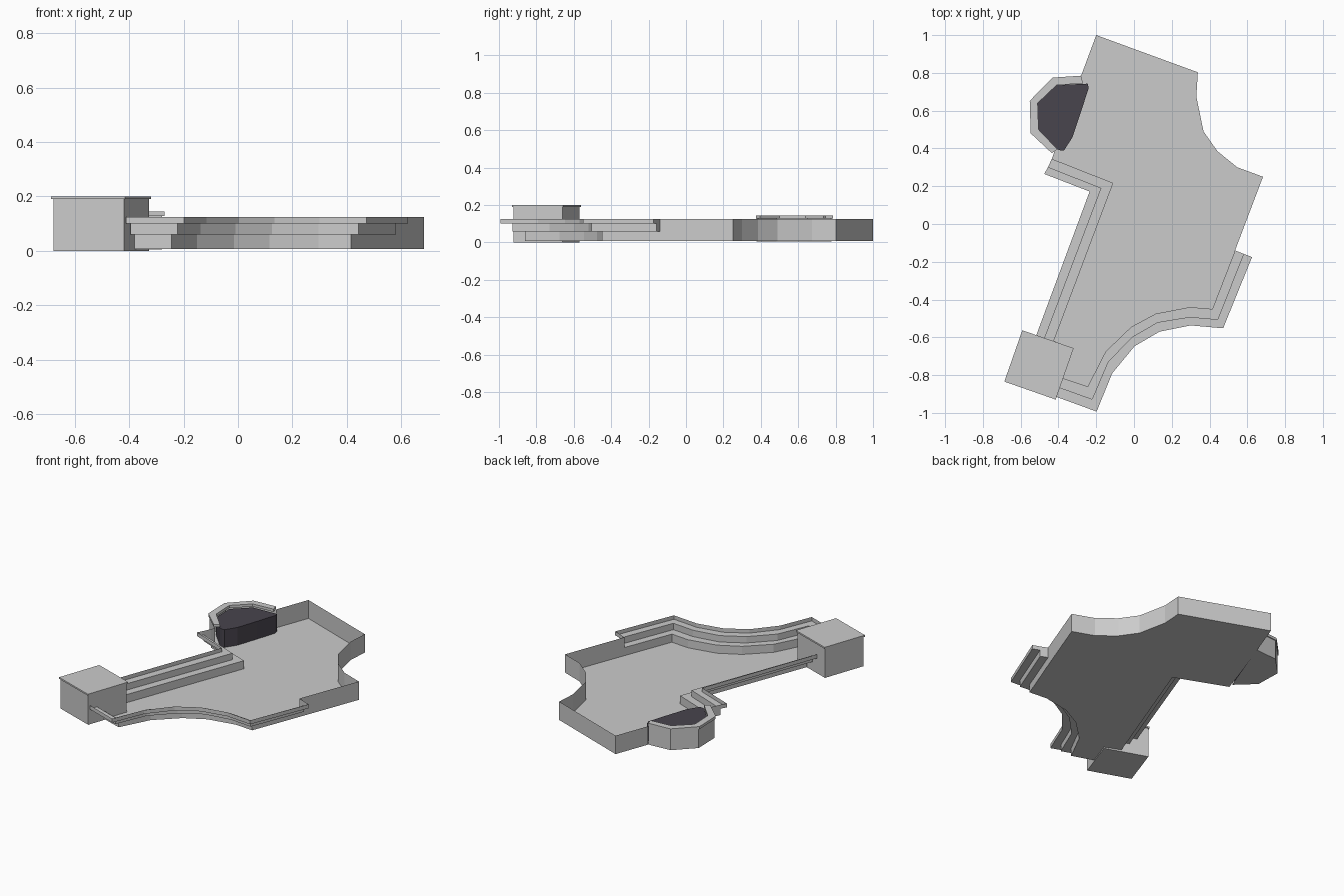
import bpy, bmesh, math

if "Cube" in bpy.data.objects:
    bpy.data.objects.remove(bpy.data.objects["Cube"])

FLOOR, STEP1, STEP2, TOP = 0.007, 0.059, 0.1, 0.125


def finish(name, bm, mat=None, face_up=False):
    bmesh.ops.remove_doubles(bm, verts=bm.verts, dist=0.0005)
    bmesh.ops.recalc_face_normals(bm, faces=bm.faces)
    if face_up:
        big = max(bm.faces, key=lambda f: f.calc_area())
        if big.normal.z < 0:
            bmesh.ops.reverse_faces(bm, faces=bm.faces)
    me = bpy.data.meshes.new(name)
    bm.to_mesh(me)
    bm.free()
    ob = bpy.data.objects.new(name, me)
    bpy.context.collection.objects.link(ob)
    if mat:
        me.materials.append(mat)
    return ob


def strip(bm, a, za, b, zb):
    """Quads between path a at height za and path b at height zb."""
    va = [bm.verts.new((x, y, za)) for x, y in a]
    vb = [bm.verts.new((x, y, zb)) for x, y in b]
    for i in range(len(a) - 1):
        bm.faces.new((va[i], va[i + 1], vb[i + 1], vb[i]))


def ngon(bm, pts, z):
    return bm.faces.new([bm.verts.new((x, y, z)) for x, y in pts])


def prism(name, pts, z0, z1, mat=None):
    bm = bmesh.new()
    ngon(bm, pts, z0)
    ngon(bm, pts, z1)
    loop = pts + pts[:1]
    strip(bm, loop, z0, loop, z1)
    return finish(name, bm, mat)


# Plan outlines: each flight of steps as inner, middle and outer edge
curved = [
    [(.535, -.14), (.415, -.45), (.295, -.44), (.115, -.475), (-.015, -.545),
     (-.15, -.675), (-.245, -.86), (-.38, -.815)],
    [(.58, -.158), (.443, -.505), (.295, -.492), (.125, -.52), (-.01, -.598),
     (-.138, -.73), (-.222, -.927), (-.395, -.865)],
    [(.625, -.175), (.472, -.552), (.3, -.537), (.135, -.57), (.003, -.647),
     (-.115, -.79), (-.198, -.993), (-.412, -.915)]]
straight = [
    [(-.425, -.62), (-.11, .217), (-.435, .345)],
    [(-.473, -.605), (-.173, .19), (-.455, .302)],
    [(-.517, -.588), (-.235, .172), (-.475, .265)]]
spa_wall_a, spa_wall_b = (-.28, .785), (-.425, .372)
back_wall = [spa_wall_a, (-.2, 1.0), (.338, .803), (.33, .675), (.368, .49),
             (.442, .385), (.547, .3), (.683, .25), curved[0][0]]

# Basin: floor, walls and stepped benches
bm = bmesh.new()
ngon(bm, curved[0] + [(-.325, -.66)] + straight[0] + [spa_wall_b] + back_wall[:-1], FLOOR)
strip(bm, back_wall, FLOOR, back_wall, TOP)
short = [straight[0][-1], spa_wall_b]
strip(bm, short, FLOOR, short, TOP)
for (inner, mid, outer), end in ((curved, 0), (straight, -1)):
    strip(bm, inner, FLOOR, inner, STEP1)
    strip(bm, inner, STEP1, mid, STEP1)
    strip(bm, mid, STEP1, mid, STEP2)
    strip(bm, mid, STEP2, outer, STEP2)
    strip(bm, outer, STEP2, outer, TOP)
    cap_low = [inner[end], mid[end]]          # end walls of the flight
    cap_high = [mid[end], outer[end]]
    strip(bm, cap_low, STEP1, cap_low, TOP)
    strip(bm, cap_high, STEP2, cap_high, TOP)
finish("pool_basin", bm, face_up=True)

# Raised spa: shell wall with floor, and coping on top
rim_out = [(-.28, .785), (-.432, .775), (-.552, .652), (-.547, .48), (-.435, .375)]
rim_in = [(-.27, .745), (-.41, .735), (-.51, .64), (-.505, .5), (-.405, .395)]
wall = [(a[0] * .85 + b[0] * .15, a[1] * .85 + b[1] * .15)
        for a, b in zip(rim_out, rim_in)]
bm = bmesh.new()
ngon(bm, wall, 0.005)
strip(bm, wall, 0.005, wall, 0.13)
finish("spa_shell", bm)
prism("spa_coping", rim_out + rim_in[::-1], 0.128, 0.145)

# Dark spa infill with its bowed spill face
dark = bpy.data.materials.new("dark_tile")
dark.diffuse_color = (0.065, 0.058, 0.075, 1)
dark.use_nodes = True
dark.node_tree.nodes["Principled BSDF"].inputs["Base Color"].default_value = dark.diffuse_color
spill = [(-.385, .388), (-.37, .39), (-.325, .46), (-.28, .595), (-.24, .72), (-.245, .743)]
prism("spa_water", rim_in[1:] + spill, 0.008, 0.122, dark)


# Corner block with a thin lid
def square(half):
    t = math.radians(-19.3)
    c, s = math.cos(t), math.sin(t)
    return [(-.503 + half * (u * c - v * s), -.746 + half * (u * s + v * c))
            for u, v in ((-1, -1), (1, -1), (1, 1), (-1, 1))]


prism("corner_block", square(0.138), 0.0, 0.19)
prism("corner_block_lid", square(0.144), 0.19, 0.2)
